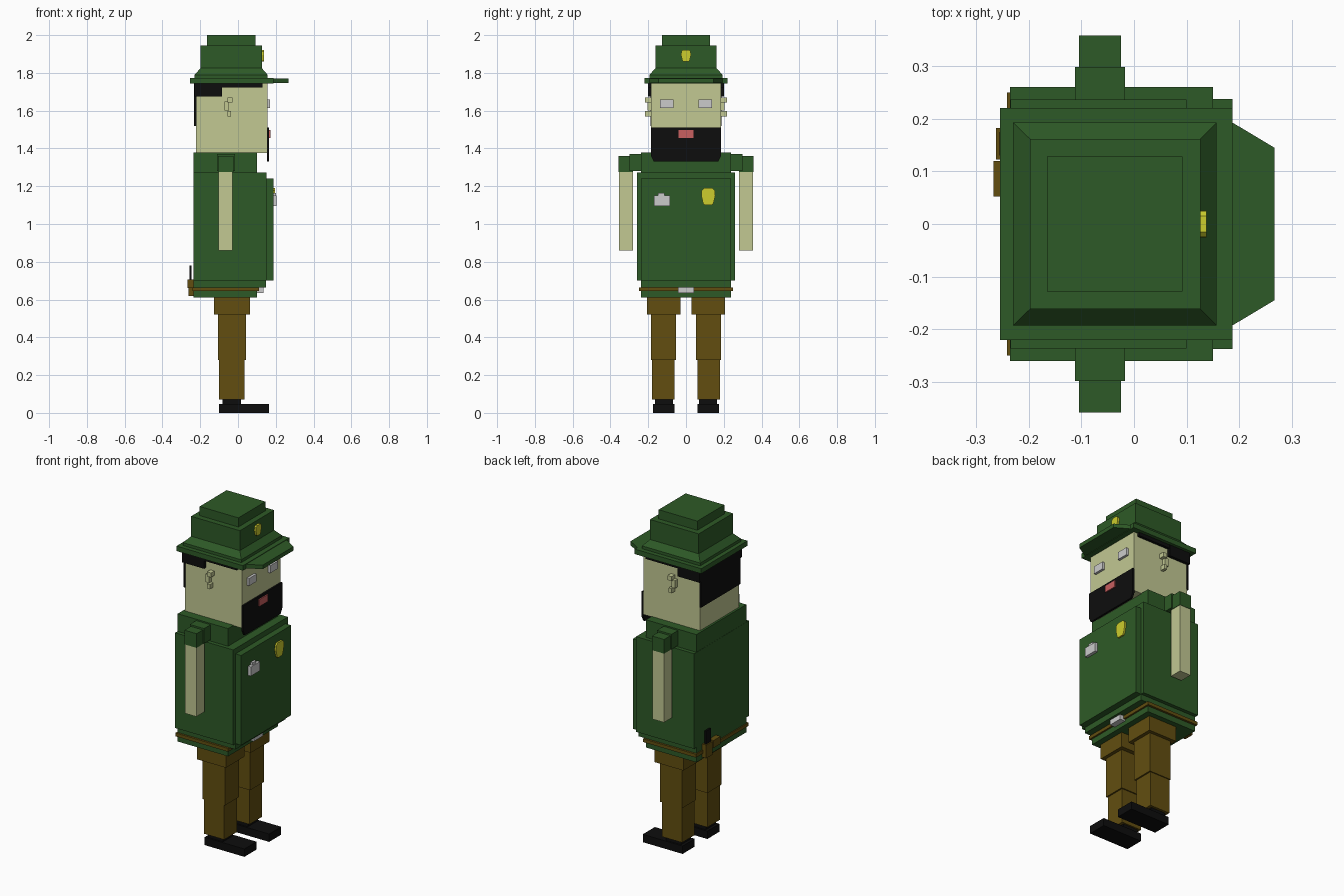
import bpy

COLOURS = {
    "green": (0.027, 0.102, 0.02, 1),
    "skin": (0.54, 0.58, 0.29, 1),
    "brown": (0.122, 0.076, 0.005, 1),
    "black": (0.004, 0.004, 0.004, 1),
    "yellow": (0.61, 0.61, 0.026, 1),
    "red": (0.58, 0.115, 0.115, 1),
}
MATS = {}
for key, rgba in COLOURS.items():
    MATS[key] = bpy.data.materials.new(key)
    MATS[key].diffuse_color = rgba


def make(name, verts, faces, colour):
    mesh = bpy.data.meshes.new(name)
    mesh.from_pydata(verts, [], faces)
    if colour:
        mesh.materials.append(MATS[colour])
    obj = bpy.data.objects.new(name, mesh)
    bpy.context.collection.objects.link(obj)
    return obj


def loft(name, rings, colour):
    """Join matching counter-clockwise rings of points, capped at both ends."""
    n = len(rings[0])
    verts = [p for r in rings for p in r]
    faces = [tuple(reversed(range(n))), tuple(range(len(verts) - n, len(verts)))]
    for k in range(len(rings) - 1):
        for i in range(n):
            a, b = k * n + i, k * n + (i + 1) % n
            faces.append((a, b, b + n, a + n))
    return make(name, verts, faces, colour)


def rect(x, y, z):
    return [(x[0], y[0], z), (x[1], y[0], z), (x[1], y[1], z), (x[0], y[1], z)]


def box(name, x, y, z, colour=None):
    return loft(name, [rect(x, y, z[0]), rect(x, y, z[1])], colour)


def pair(name, x, y, z, colour=None):
    """The same box on both sides of the body."""
    box(name + "_left", x, y, z, colour)
    box(name + "_right", x, (-y[1], -y[0]), z, colour)


def plate(name, x, outline, colour):
    """A flat (y, z) outline given thickness along x."""
    return loft(name, [[(px, y, z) for y, z in outline] for px in x], colour)


def shield(cy, z0, z1, w):
    """Outline of a small badge, narrower at the bottom."""
    h = z1 - z0
    half = [(0.55, 0), (0.75, 0.12), (1, 0.55), (0.95, 0.85), (0.6, 1)]
    return ([(cy + a * w, z0 + b * h) for a, b in half]
            + [(cy - a * w, z0 + b * h) for a, b in reversed(half)])


# Shoes and legs
pair("shoe", (-0.10, 0.165), (0.06, 0.175), (0, 0.047), "black")
pair("ankle", (-0.083, 0.016), (0.07, 0.165), (0.047, 0.07), "black")
pair("lower_leg", (-0.10, 0.034), (0.06, 0.18), (0.07, 0.28), "brown")
pair("upper_leg", (-0.105, 0.043), (0.053, 0.186), (0.28, 0.52), "brown")
pair("hip", (-0.127, 0.064), (0.028, 0.206), (0.52, 0.61), "brown")

# Jacket
box("torso_core", (-0.235, 0.10), (-0.237, 0.237), (0.61, 1.378), "green")
box("jacket_lining", (-0.235, 0.149), (-0.238, 0.238), (0.665, 1.26), "green")
box("jacket", (-0.236, 0.15), (-0.26, 0.26), (0.70, 1.272), "green")
box("jacket_front", (0.149, 0.187), (-0.238, 0.238), (0.70, 1.24), "green")

# Belt and things carried on it
box("belt", (-0.241, 0.11), (-0.25, 0.25), (0.645, 0.665), "brown")
box("buckle", (0.10, 0.135), (-0.043, 0.043), (0.635, 0.665))
box("holster", (-0.267, -0.23), (0.052, 0.12), (0.66, 0.705), "brown")
box("pouch", (-0.262, -0.23), (0.123, 0.182), (0.62, 0.70), "brown")
box("baton", (-0.256, -0.246), (0.13, 0.175), (0.70, 0.78), "black")

# Arms
pair("shoulder", (-0.112, -0.017), (0.20, 0.298), (1.28, 1.37), "green")
pair("sleeve", (-0.105, -0.025), (0.28, 0.358), (1.275, 1.36), "green")
pair("arm", (-0.103, -0.028), (0.28, 0.356), (0.86, 1.276), "skin")

# Chest badges
plate("chest_badge", (0.18, 0.197), shield(0.118, 1.10, 1.19, 0.037), "yellow")
box("name_plate", (0.18, 0.205), (-0.17, -0.085), (1.095, 1.15))
box("name_plate_clip", (0.18, 0.20), (-0.147, -0.113), (1.15, 1.165))

# Head and face
box("head", (-0.222, 0.155), (-0.184, 0.184), (1.375, 1.745), "skin")
plate("beard", (0.153, 0.165), [(-0.17, 1.33), (0.17, 1.33), (0.186, 1.36),
      (0.186, 1.512), (-0.186, 1.512), (-0.186, 1.36)], "black")
box("mouth", (0.155, 0.172), (-0.04, 0.04), (1.455, 1.497), "red")
pair("eye", (0.15, 0.17), (0.065, 0.137), (1.615, 1.66))
pair("ear_middle", (-0.072, -0.048), (0.18, 0.205), (1.60, 1.648), "skin")
pair("ear_top", (-0.055, -0.028), (0.18, 0.216), (1.643, 1.67), "skin")
pair("ear_lobe", (-0.055, -0.036), (0.18, 0.216), (1.57, 1.598), "skin")

# Hair
box("hair_back", (-0.232, -0.22), (-0.187, 0.187), (1.52, 1.745), "black")
pair("hair_side", (-0.23, -0.085), (0.18, 0.202), (1.675, 1.745), "black")
pair("hair_fringe", (-0.09, 0.13), (0.18, 0.20), (1.722, 1.745), "black")

# Hat: brim, visor, sloped band, crown and top
box("hat_brim", (-0.255, 0.187), (-0.22, 0.22), (1.743, 1.773), "green")
visor = [(0.18, -0.197), (0.267, -0.145), (0.267, 0.145), (0.18, 0.197)]
loft("hat_visor", [[(x, y, z) for x, y in visor] for z in (1.746, 1.77)], "green")
loft("hat_band", [rect((-0.23, 0.157), (-0.193, 0.193), 1.77),
                  rect((-0.23, 0.157), (-0.193, 0.193), 1.79),
                  rect((-0.198, 0.126), (-0.162, 0.162), 1.825)], "green")
box("hat_crown", (-0.198, 0.126), (-0.162, 0.162), (1.82, 1.945), "green")
box("hat_top", (-0.165, 0.092), (-0.128, 0.128), (1.94, 2.0), "green")
plate("hat_badge", (0.12, 0.138), shield(0.0, 1.86, 1.922, 0.026), "yellow")
